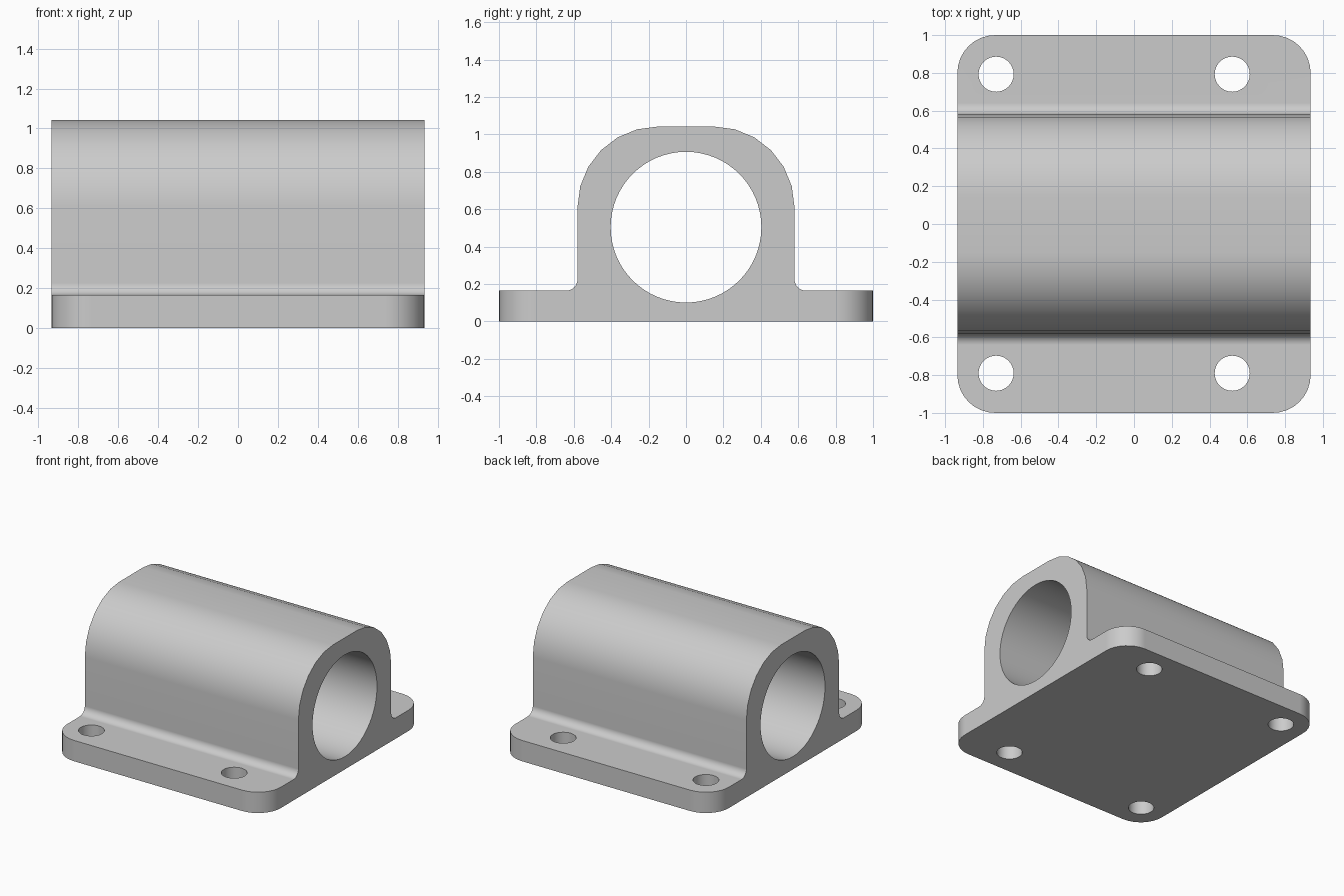
import bpy, bmesh
from math import cos, sin, pi, radians
from mathutils import Matrix

cube = bpy.data.objects.get("Cube")
if cube:
    bpy.data.objects.remove(cube, do_unlink=True)

HALF_X, HALF_Y = 0.935, 1.0
BASE_H, TOP, WALL = 0.165, 1.042, 0.58
FILLET, SHOULDER, CORNER = 0.06, 0.43, 0.2
BORE_R, BORE_Z, HOLE_R = 0.403, 0.504, 0.093

metal = bpy.data.materials.new("light_grey_metal")
metal.use_nodes = True
grey = (0.6, 0.6, 0.6, 1)
metal.diffuse_color = grey
metal.node_tree.nodes["Principled BSDF"].inputs["Base Color"].default_value = grey


def make_object(name, bm):
    bmesh.ops.recalc_face_normals(bm, faces=bm.faces[:])
    mesh = bpy.data.meshes.new(name)
    bm.to_mesh(mesh)
    bm.free()
    obj = bpy.data.objects.new(name, mesh)
    mesh.materials.append(metal)
    bpy.context.collection.objects.link(obj)
    return obj


def arc(cy, cz, r, start, end, steps):
    angles = [radians(start + (end - start) * i / steps) for i in range(steps + 1)]
    return [(cy + r * cos(a), cz + r * sin(a)) for a in angles]


# Housing cross-section: base flange, fillet and rounded shoulder, mirrored in y
half = [(HALF_Y, 0), (HALF_Y, BASE_H)]
half += arc(WALL + FILLET, BASE_H + FILLET, FILLET, 270, 180, 6)
half += arc(WALL - SHOULDER, TOP - SHOULDER, SHOULDER, 0, 90, 6)
profile = half + [(-y, z) for y, z in reversed(half)]

bm = bmesh.new()
end_face = bm.faces.new([bm.verts.new((-HALF_X, y, z)) for y, z in profile])
side = bmesh.ops.extrude_face_region(bm, geom=[end_face])
moved = [v for v in side["geom"] if isinstance(v, bmesh.types.BMVert)]
bmesh.ops.translate(bm, verts=moved, vec=(2 * HALF_X, 0, 0))

# Rounded vertical corners of the flange
corners = [e for e in bm.edges
           if all(abs(v.co.y) > HALF_Y - 0.001 for v in e.verts)
           and abs(e.verts[0].co.z - e.verts[1].co.z) > 0.01]
bmesh.ops.bevel(bm, geom=corners, offset=CORNER, segments=8, profile=0.5, affect='EDGES')
housing = make_object("bearing_housing", bm)


def cut_cylinder(name, radius, depth, segments, matrix):
    bm = bmesh.new()
    bmesh.ops.create_cone(bm, cap_ends=True, segments=segments, radius1=radius,
                          radius2=radius, depth=depth, matrix=matrix)
    cutter = make_object(name, bm)
    cutter.hide_render = True
    mod = housing.modifiers.new(name, 'BOOLEAN')
    mod.operation = 'DIFFERENCE'
    mod.solver = 'EXACT'
    mod.object = cutter
    return cutter


# Shaft bore along x and four bolt holes
cutters = [cut_cylinder("shaft_bore_cutter", BORE_R, 3, 64,
                        Matrix.Translation((0, 0, BORE_Z)) @ Matrix.Rotation(pi / 2, 4, 'Y'))]
for x in (-0.73, 0.52):
    for y in (-0.79, 0.793):
        cutters.append(cut_cylinder("bolt_hole_cutter", HOLE_R, 1, 32,
                                    Matrix.Translation((x, y, 0))))

# Apply the cuts, then drop the cutters
bpy.ops.object.select_all(action='DESELECT')
housing.select_set(True)
bpy.context.view_layer.objects.active = housing
for mod in list(housing.modifiers):
    bpy.ops.object.modifier_apply(modifier=mod.name)
for cutter in cutters:
    bpy.data.objects.remove(cutter, do_unlink=True)

# Smooth curves, crisp rims, flat faces kept flat
bpy.ops.object.shade_smooth_by_angle(angle=radians(30))
weighted = housing.modifiers.new("flat_face_normals", 'WEIGHTED_NORMAL')
weighted.keep_sharp = True
